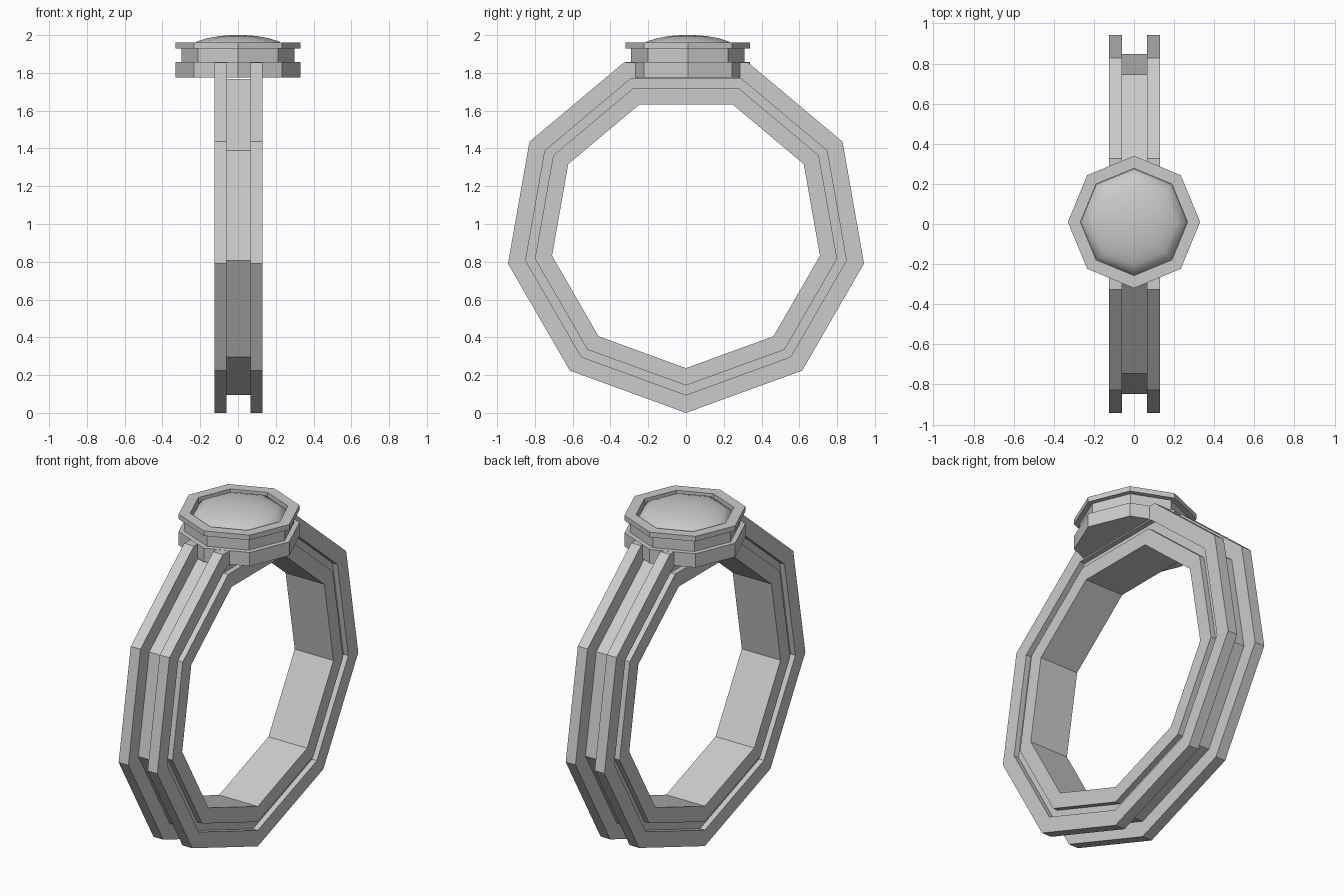
import bpy
from math import sin, cos, pi, radians

if "Cube" in bpy.data.objects:
    bpy.data.objects.remove(bpy.data.objects["Cube"])


def lathe(name, profile, segments, start, place, closed):
    """Sweep (radius, height) points around an axis; place maps (radius, angle, height) to xyz."""
    verts, faces, n = [], [], len(profile)
    for i in range(segments):
        a = start + 2 * pi * i / segments
        verts += [place(r, a, h) for r, h in profile]
    for i in range(segments):
        j = (i + 1) % segments
        for k in range(n if closed else n - 1):
            m = (k + 1) % n
            faces.append((i * n + k, j * n + k, j * n + m, i * n + m))
    if not closed:  # cap both ends
        faces.append([i * n for i in range(segments)])
        faces.append([i * n + n - 1 for i in range(segments)])
    mesh = bpy.data.meshes.new(name)
    mesh.from_pydata(verts, [], faces)
    obj = bpy.data.objects.new(name, mesh)
    bpy.context.collection.objects.link(obj)
    bpy.context.view_layer.objects.active = obj
    obj.select_set(True)
    bpy.ops.object.mode_set(mode='EDIT')
    bpy.ops.mesh.select_all(action='SELECT')
    bpy.ops.mesh.normals_make_consistent(inside=False)
    bpy.ops.object.mode_set(mode='OBJECT')
    obj.select_set(False)
    return obj


def around_x(r, a, h):
    return (h + 0.003, r * cos(a), 0.957 + r * sin(a))


def around_z(r, a, h):
    return (r * cos(a), 0.01 + r * sin(a), h)


# Nine-sided band: twin outer rails, side grooves and inner lip (half section, mirrored)
half = [(0.862, 0.063), (0.957, 0.063), (0.957, 0.127), (0.862, 0.127),
        (0.862, 0.095), (0.812, 0.095), (0.812, 0.127), (0.72, 0.127)]
section = half + [(r, -x) for r, x in reversed(half)]
lathe("band", section, 9, radians(-90), around_x, True)

# Octagonal setting: base plate, narrower neck, top rim with recess
setting = [(0.33, 1.775), (0.33, 1.857), (0.30, 1.857), (0.30, 1.93),
           (0.33, 1.93), (0.33, 1.96), (0.267, 1.96), (0.267, 1.92)]
lathe("setting", setting, 8, 0, around_z, False)

# Smooth domed stone with an octagonal outline
dome = [(0.265, 1.92), (0.25, 1.947), (0.215, 1.967), (0.165, 1.983),
        (0.10, 1.995), (0.04, 1.9995), (0.004, 2.0)]
stone = lathe("stone", dome, 8, 0, around_z, False)
stone.select_set(True)
bpy.context.view_layer.objects.active = stone
bpy.ops.object.shade_smooth_by_angle(angle=radians(60))
